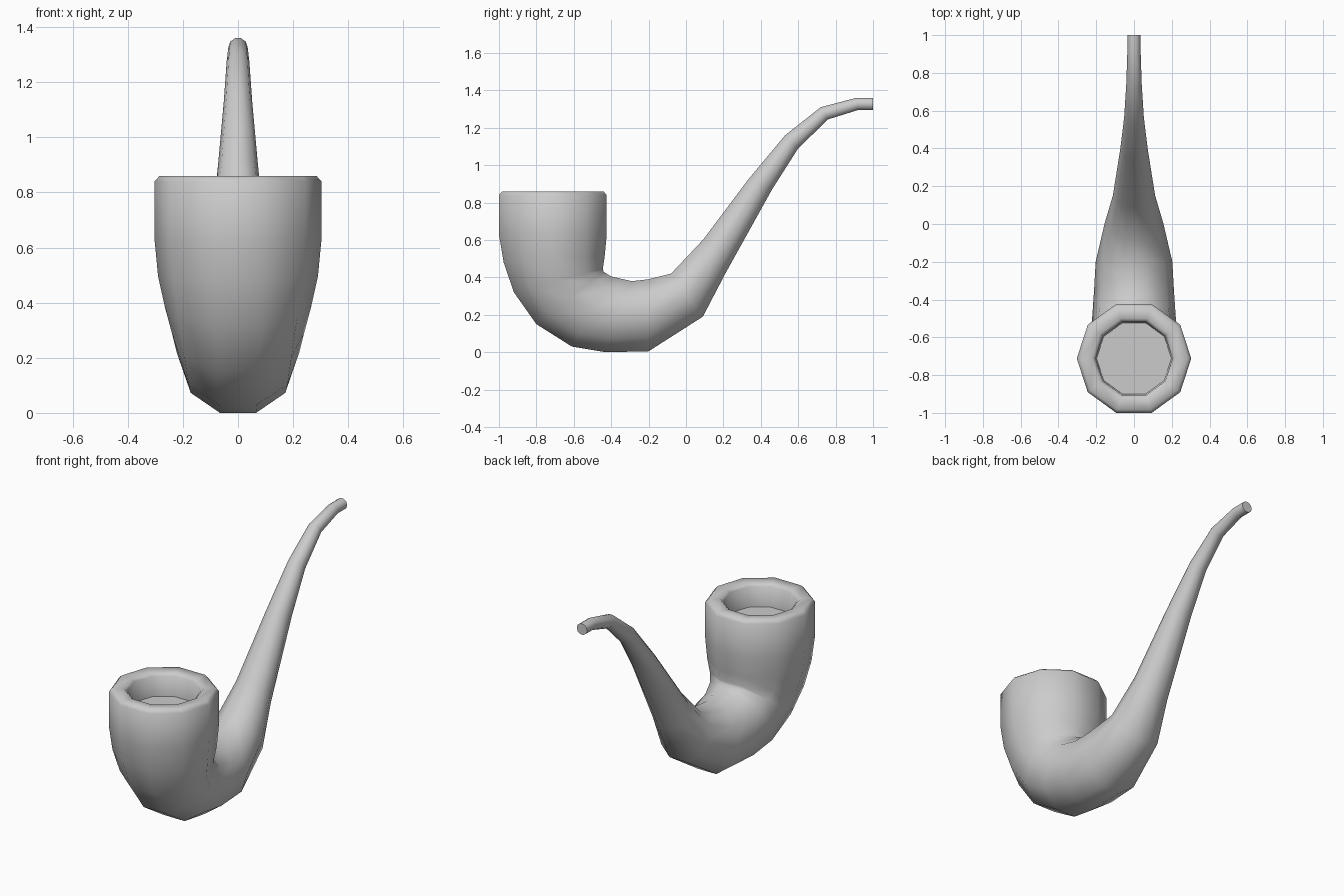
import bpy, bmesh, math
from mathutils import Vector

cube = bpy.data.objects.get("Cube")
if cube:
    bpy.data.objects.remove(cube, do_unlink=True)

SIDES = 10
FLAT = math.sin(math.radians(72))  # flats sit this far out along the bend plane

grey = bpy.data.materials.new("plain grey")
grey.use_nodes = True
color = (0.6, 0.6, 0.6, 1)
grey.diffuse_color = color
grey.node_tree.nodes["Principled BSDF"].inputs["Base Color"].default_value = color


def ring(bm, outer, inner, half_width):
    """Ten-sided section spanning outer to inner in the bend plane (y, z)."""
    o, i = Vector((0, *outer)), Vector((0, *inner))
    mid, arm = (o + i) / 2, (i - o) / 2 / FLAT
    verts = []
    for k in range(SIDES):
        a = math.tau * k / SIDES
        verts.append(bm.verts.new(mid + arm * math.sin(a) + Vector((half_width * math.cos(a), 0, 0))))
    return verts


def level(z, radius, y=-0.712):
    """Horizontal section of the bowl."""
    return ((y - radius * FLAT, z), (y + radius * FLAT, z), radius)


# chamber floor and walls, then the rounded rim
sections = [level(0.73, 0.198), level(0.852, 0.204), level(0.868, 0.222),
            level(0.87, 0.285), level(0.85, 0.303), level(0.64, 0.303)]
# bowl turning into the shank: outer point, inner point, half width
sections += [
    ((-0.975, 0.49), (-0.435, 0.52), 0.29),
    ((-0.92, 0.33), (-0.445, 0.455), 0.265),
    ((-0.80, 0.16), (-0.44, 0.44), 0.24),
    ((-0.61, 0.04), (-0.40, 0.415), 0.222),
    ((-0.43, 0.01), (-0.29, 0.39), 0.212),
    ((-0.20, 0.015), (-0.20, 0.40), 0.203),
]
# tapering stem up to the mouthpiece
sections += [
    ((0.09, 0.20), (-0.08, 0.43), 0.155),
    ((0.21, 0.43), (0.09, 0.61), 0.112),
    ((0.46, 0.88), (0.33, 0.93), 0.073),
    ((0.60, 1.10), (0.53, 1.17), 0.052),
    ((0.76, 1.255), (0.72, 1.32), 0.041),
    ((0.92, 1.305), (0.91, 1.37), 0.035),
    ((1.0, 1.305), (1.0, 1.37), 0.035),
]

# loft the sections into one closed body
bm = bmesh.new()
rings = [ring(bm, *s) for s in sections]
for a, b in zip(rings, rings[1:]):
    for k in range(SIDES):
        n = (k + 1) % SIDES
        bm.faces.new((a[k], a[n], b[n], b[k]))
bm.faces.new(rings[0])
bm.faces.new(rings[-1])
bmesh.ops.recalc_face_normals(bm, faces=bm.faces)

# rest the lowest point on the ground
low = min(v.co.z for v in bm.verts)
bmesh.ops.translate(bm, verts=bm.verts, vec=(0, 0, -low))

mesh = bpy.data.meshes.new("pipe_body")
bm.to_mesh(mesh)
bm.free()
mesh.materials.append(grey)
pipe = bpy.data.objects.new("pipe_body", mesh)
bpy.context.collection.objects.link(pipe)

bpy.ops.object.select_all(action="DESELECT")
pipe.select_set(True)
bpy.context.view_layer.objects.active = pipe
bpy.ops.object.shade_smooth_by_angle(angle=math.radians(55))
